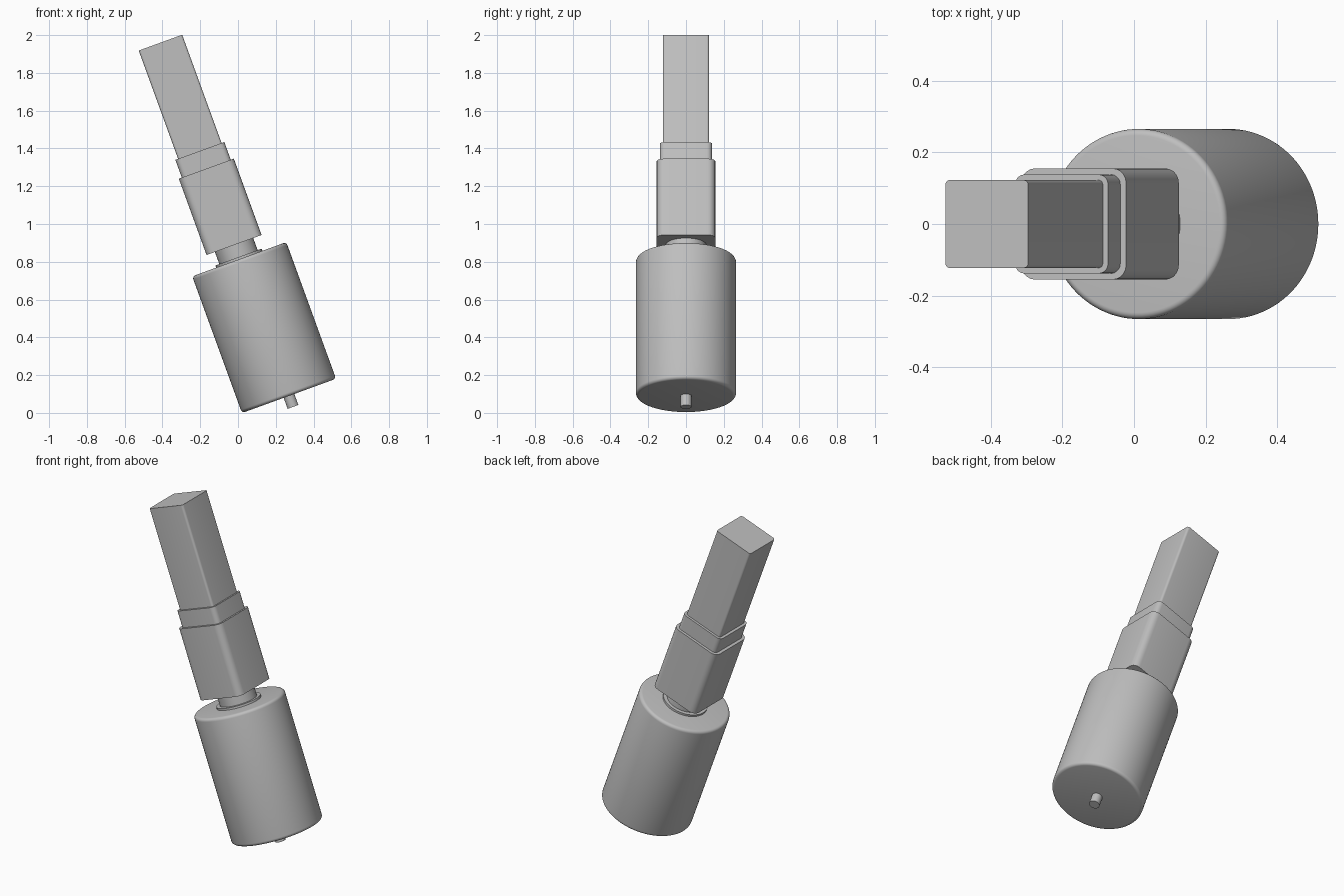
import bpy, bmesh, math
from mathutils import Matrix

cube = bpy.data.objects.get("Cube")
if cube:
    bpy.data.objects.remove(cube, do_unlink=True)

grey = bpy.data.materials.new("plain_grey")
grey.use_nodes = True
COLOUR = (0.52, 0.52, 0.52, 1)
grey.diffuse_color = COLOUR
grey.node_tree.nodes["Principled BSDF"].inputs["Base Color"].default_value = COLOUR

# Shared tilted axis, starting at the centre of the housing's bottom face
TILT = Matrix.Translation((0.27, 0, 0.09)) @ Matrix.Rotation(math.radians(-20), 4, "Y")


def finish(name, bm):
    mesh = bpy.data.meshes.new(name)
    bm.to_mesh(mesh)
    bm.free()
    mesh.materials.append(grey)
    obj = bpy.data.objects.new(name, mesh)
    bpy.context.collection.objects.link(obj)
    obj.matrix_world = TILT
    bpy.ops.object.select_all(action="DESELECT")
    obj.select_set(True)
    bpy.context.view_layer.objects.active = obj
    bpy.ops.object.shade_smooth_by_angle(angle=math.radians(35))


def round_edges(bm, edges, radius):
    bmesh.ops.bevel(bm, geom=edges, offset=radius, segments=5,
                    profile=0.5, affect="EDGES")


def cylinder(name, radius, low, high, fillet=0, sides=64):
    bm = bmesh.new()
    bmesh.ops.create_cone(bm, cap_ends=True, segments=sides, radius1=radius,
                          radius2=radius, depth=high - low,
                          matrix=Matrix.Translation((0, 0, (low + high) / 2)))
    if fillet:
        rims = [e for e in bm.edges if abs(e.verts[0].co.z - e.verts[1].co.z) < 0.001]
        round_edges(bm, rims, fillet)
    finish(name, bm)


def block(name, half, low, high, fillet):
    bm = bmesh.new()
    bmesh.ops.create_cube(bm, size=1, matrix=Matrix.Translation((0, 0, (low + high) / 2))
                          @ Matrix.Diagonal((2 * half, 2 * half, high - low, 1)))
    corners = [e for e in bm.edges if abs(e.verts[0].co.z - e.verts[1].co.z) > 0.01]
    round_edges(bm, corners, fillet)
    finish(name, bm)


# Round housing with its bottom pin and top fittings
cylinder("housing", 0.265, 0, 0.77, fillet=0.018, sides=96)
cylinder("bottom_pin", 0.03, -0.062, 0.01, sides=32)
cylinder("collar", 0.13, 0.76, 0.782)
cylinder("neck", 0.108, 0.77, 0.86)

# Stepped square shaft
block("lower_block", 0.155, 0.85, 1.28, 0.04)
block("middle_block", 0.138, 1.27, 1.38, 0.028)
block("upper_shaft", 0.1225, 1.37, 1.99, 0.013)
